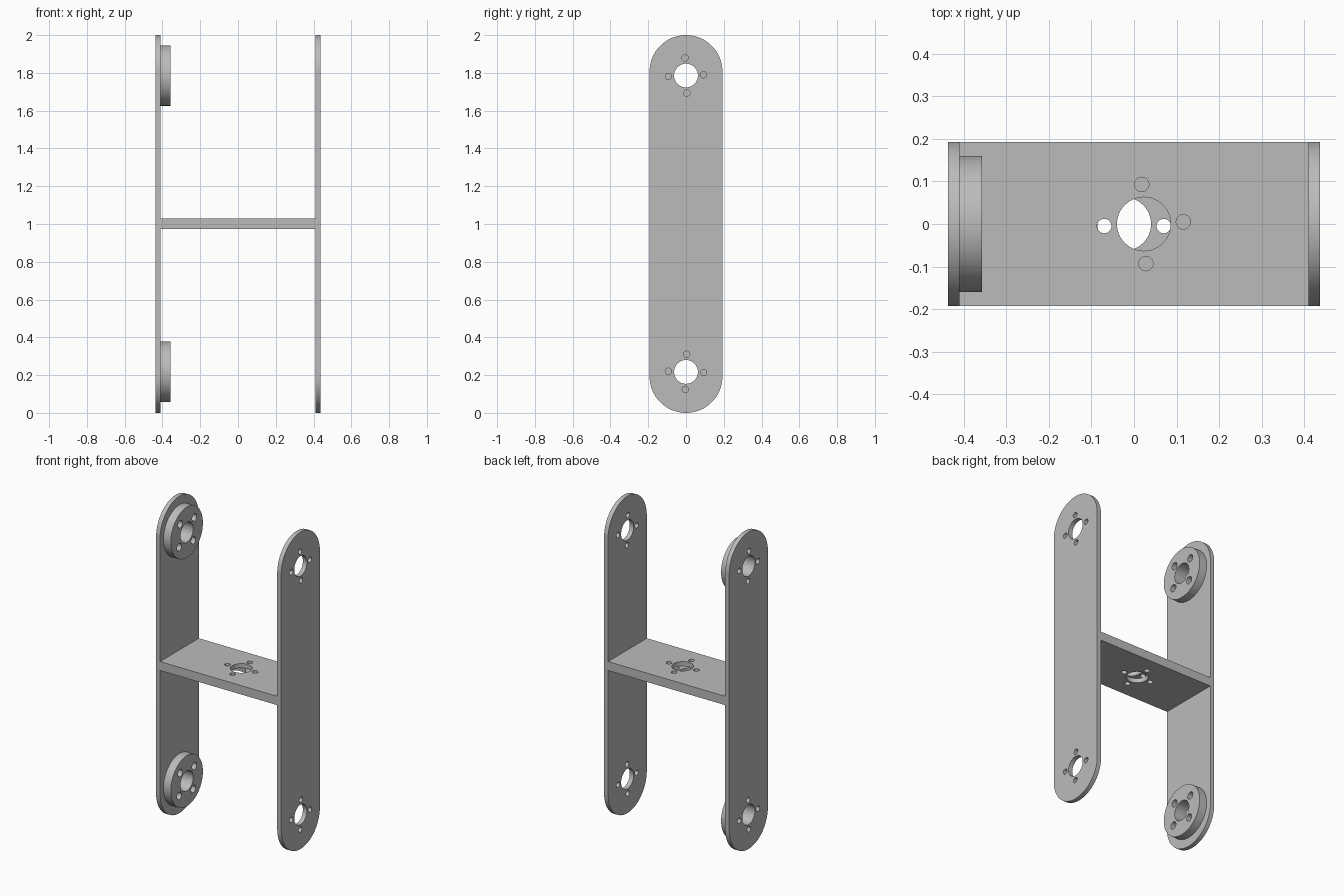
import bpy
from math import cos, sin, pi, radians
from mathutils import Matrix

cube = bpy.data.objects.get("Cube")
if cube:
    bpy.data.objects.remove(cube, do_unlink=True)

grey = bpy.data.materials.new("plain_grey")
grey.use_nodes = True
colour = (0.5, 0.5, 0.5, 1)
grey.diffuse_color = colour
grey.node_tree.nodes["Principled BSDF"].inputs["Base Color"].default_value = colour

PLATE = 0.028          # sheet thickness
INNER = 0.409          # inner face of the side plates
HALF_W = 0.193         # half width of the sheets
HOLE, SCREW, PITCH = 0.063, 0.017, 0.093
LOW, HIGH = 0.217, 1.786

# Turns a flat outline so that it stands in the YZ plane, thickness along X
UPRIGHT = Matrix(((0, 0, 1, 0), (1, 0, 0, 0), (0, 1, 0, 0), (0, 0, 0, 1)))


def arc(cx, cy, r, start=0, sweep=2 * pi, n=48):
    return [(cx + r * cos(start + sweep * i / n), cy + r * sin(start + sweep * i / n))
            for i in range(n)]


def hole_pattern(cx, cy, twist, pitch=PITCH, screw=SCREW):
    """A centre hole with four screw holes around it."""
    loops = [arc(cx, cy, HOLE)]
    for k in range(4):
        a = radians(twist) + k * pi / 2
        loops.append(arc(cx + pitch * cos(a), cy + pitch * sin(a), screw, n=24))
    return loops


def sheet(name, loops, thickness, matrix):
    """Extrude an outline with holes, centred on its plane."""
    curve = bpy.data.curves.new(name, "CURVE")
    curve.dimensions = "2D"
    curve.fill_mode = "BOTH"
    curve.extrude = thickness / 2
    for loop in loops:
        spline = curve.splines.new("POLY")
        spline.points.add(len(loop) - 1)
        for point, (x, y) in zip(spline.points, loop):
            point.co = (x, y, 0, 1)
        spline.use_cyclic_u = True
    obj = bpy.data.objects.new(name, curve)
    bpy.context.collection.objects.link(obj)
    bpy.ops.object.select_all(action="DESELECT")
    obj.select_set(True)
    bpy.context.view_layer.objects.active = obj
    bpy.ops.object.convert(target="MESH")
    obj = bpy.context.view_layer.objects.active
    obj.data.transform(matrix)
    bpy.ops.object.mode_set(mode="EDIT")
    bpy.ops.mesh.select_all(action="SELECT")
    bpy.ops.mesh.remove_doubles(threshold=0.0001)
    bpy.ops.mesh.normals_make_consistent(inside=False)
    bpy.ops.object.mode_set(mode="OBJECT")
    obj.data.materials.clear()
    obj.data.materials.append(grey)
    bpy.ops.object.shade_smooth_by_angle(angle=radians(30))
    return obj


# Side plates with rounded ends
slot = (arc(0, 2 - HALF_W, HALF_W, 0, pi) + [(-HALF_W, 2 - HALF_W)]
        + arc(0, HALF_W, HALF_W, pi, pi) + [(HALF_W, HALF_W)])
for side, sign in (("left", 1), ("right", -1)):
    loops = [slot] + hole_pattern(0, HIGH, 3) + hole_pattern(0, LOW, -2)
    sheet(side + "_side_plate", loops, PLATE,
          Matrix.Translation((sign * (INNER + PLATE / 2), 0, 0)) @ UPRIGHT)

# Crossbar of two stacked sheets, their holes offset from each other
bar = [(-INNER, -HALF_W), (INNER, -HALF_W), (INNER, HALF_W), (-INNER, HALF_W)]
for name, sign in (("upper", 1), ("lower", -1)):
    sheet(name + "_crossbar", [bar] + hole_pattern(sign * 0.023, 0, sign * 3), PLATE,
          Matrix.Translation((0, 0, 1.002 + sign * PLATE / 2)))

# Round mounting hubs on the inside of the right plate
HUB = 0.052
for name, z in (("upper", HIGH), ("lower", LOW)):
    loops = [arc(0, z, 0.16, n=64)] + hole_pattern(0, z, 41, 0.1, 0.023)
    sheet(name + "_hub", loops, HUB,
          Matrix.Translation((-INNER + HUB / 2, 0, 0)) @ UPRIGHT)
